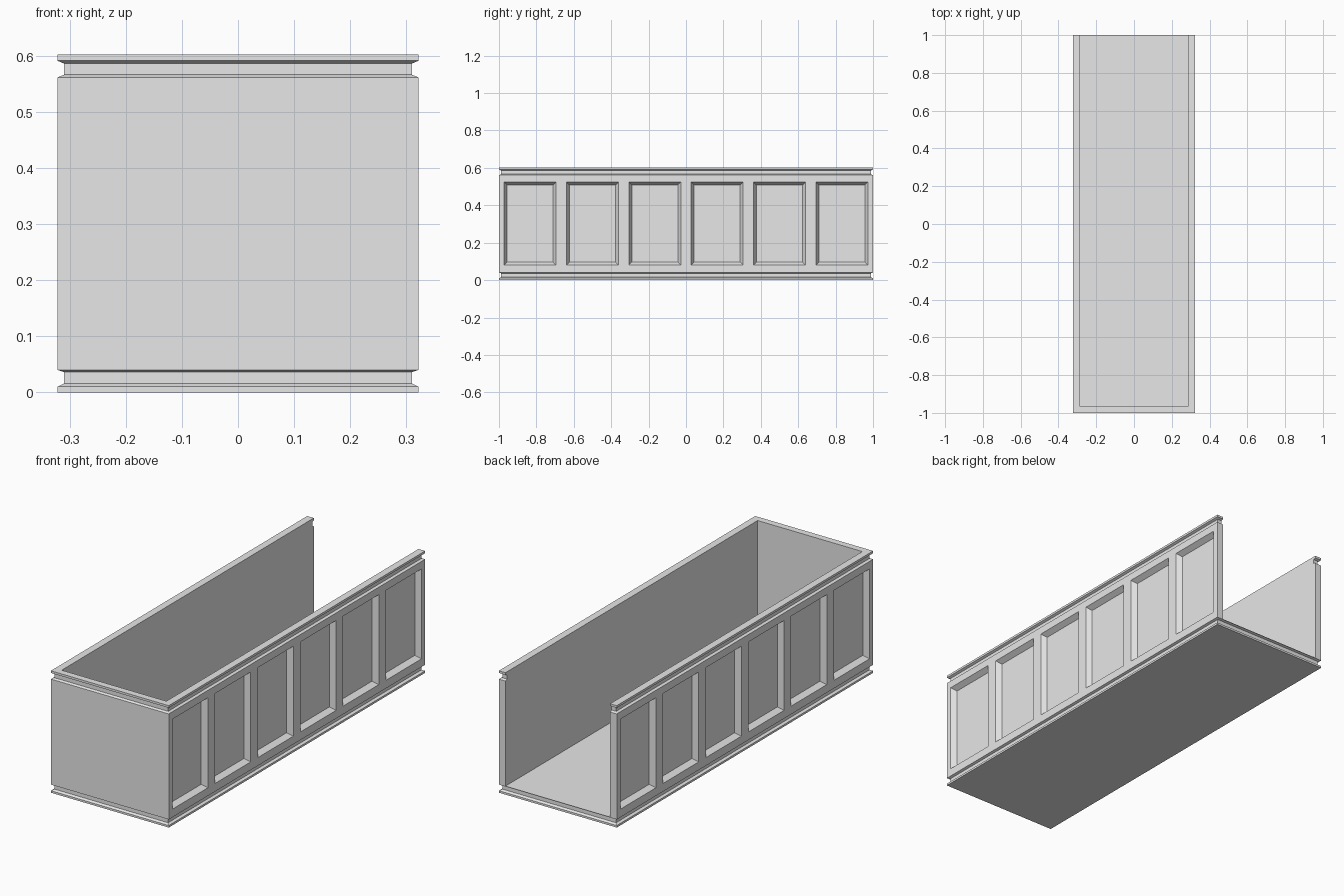
import bpy
import bmesh

cube = bpy.data.objects.get("Cube")
if cube:
    bpy.data.objects.remove(cube, do_unlink=True)

HALF_X, HALF_Y, HEIGHT = 0.322, 1.0, 0.602
GROOVE = 0.012
PANELS = 6

grey = bpy.data.materials.new("light_grey")
grey.use_nodes = True
grey.diffuse_color = (0.8, 0.8, 0.8, 1)
grey.node_tree.nodes["Principled BSDF"].inputs["Base Color"].default_value = (0.8, 0.8, 0.8, 1)


def finish(bm, name):
    bmesh.ops.recalc_face_normals(bm, faces=bm.faces)
    mesh = bpy.data.meshes.new(name)
    bm.to_mesh(mesh)
    bm.free()
    mesh.materials.append(grey)
    obj = bpy.data.objects.new(name, mesh)
    bpy.context.collection.objects.link(obj)
    return obj


def loft(bm, rings):
    """Join successive four-cornered rings and cap both ends."""
    loops = [[bm.verts.new(p) for p in ring] for ring in rings]
    for a, b in zip(loops, loops[1:]):
        for i in range(4):
            j = (i + 1) % 4
            bm.faces.new((a[i], a[j], b[j], b[i]))
    bm.faces.new(loops[0])
    bm.faces.new(loops[-1])


def plan_ring(inset, z):
    x, y = HALF_X - inset, HALF_Y - inset
    return [(-x, -y, z), (x, -y, z), (x, y, z), (-x, y, z)]


def panel_ring(x, y, half_w, low, high):
    return [(x, y - half_w, low), (x, y + half_w, low),
            (x, y + half_w, high), (x, y - half_w, high)]


# Body block with a groove around the base and the rim
profile = [(0, 0), (0, 0.01), (GROOVE, 0.016), (GROOVE, 0.036), (0, 0.04),
           (0, 0.561), (GROOVE, 0.566), (GROOVE, 0.586), (0, 0.591), (0, HEIGHT)]
bm = bmesh.new()
loft(bm, [plan_ring(inset, z) for inset, z in profile])
body = finish(bm, "open_trough_body")

# Cavity, open at the top and the back
bm = bmesh.new()
loft(bm, [[(-0.286, -0.967, z), (0.286, -0.967, z), (0.286, 1.2, z), (-0.286, 1.2, z)]
          for z in (0.042, 0.8)])
cavity = finish(bm, "cavity_cutter")

# Sloped recesses along both sides
bm = bmesh.new()
depth, slope, half_w, low, high = 0.026, 0.016, 0.139, 0.08, 0.524
for side in (-1, 1):
    for i in range(PANELS):
        y = (i - (PANELS - 1) / 2) / 3
        rings = []
        for d in (-depth, depth):
            s = -slope * d / depth
            rings.append(panel_ring(side * (HALF_X - d), y, half_w + s, low - s, high + s))
        loft(bm, rings)
recesses = finish(bm, "side_recess_cutter")

# Cut, then drop the cutters
bpy.context.view_layer.objects.active = body
for cutter in (cavity, recesses):
    cutter.hide_render = True
    mod = body.modifiers.new(cutter.name, "BOOLEAN")
    mod.operation = "DIFFERENCE"
    mod.solver = "EXACT"
    mod.object = cutter
    bpy.ops.object.modifier_apply(modifier=mod.name)
    bpy.data.objects.remove(cutter, do_unlink=True)
